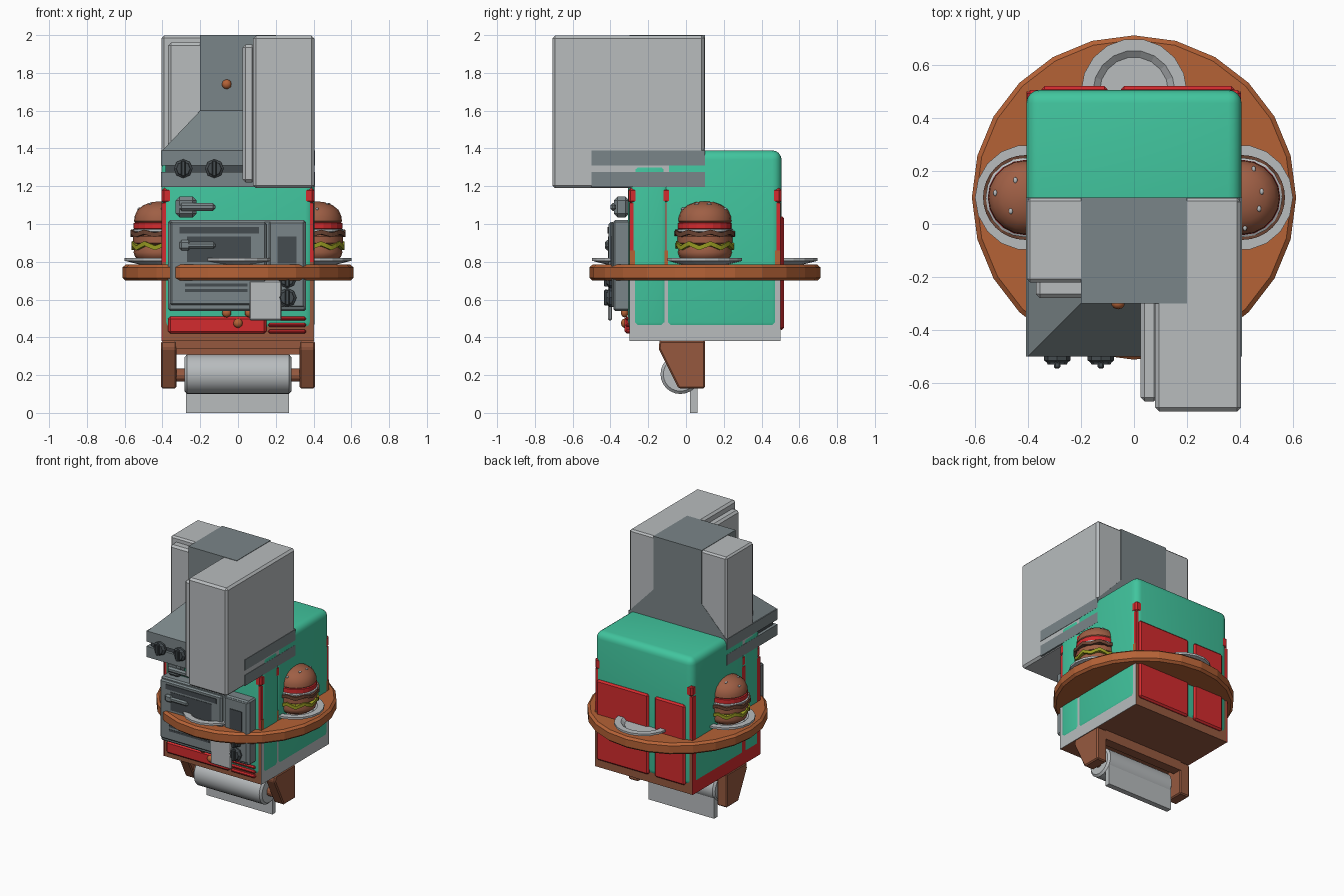
import bpy, bmesh, math
from mathutils import Matrix, Vector

if "Cube" in bpy.data.objects:
    bpy.data.objects.remove(bpy.data.objects["Cube"])


def material(name, hexcode):
    lin = []
    for i in (0, 2, 4):
        c = int(hexcode[i:i + 2], 16) / 255
        lin.append(c / 12.92 if c <= 0.04045 else ((c + 0.055) / 1.055) ** 2.4)
    m = bpy.data.materials.new(name)
    m.diffuse_color = (*lin, 1)
    m.use_nodes = True
    m.node_tree.nodes["Principled BSDF"].inputs["Base Color"].default_value = m.diffuse_color
    return m


ORANGE = material("orange wood", "B56236")
BROWN = material("brown wood", "96593F")
BUN = material("bun brown", "9F5F45")
PATTY = material("dark patty", "6B4433")
LIGHT = material("light grey", "B8BCBE")
GREY = material("steel grey", "7A8588")
DARK = material("dark grey", "454C50")
RED = material("red", "D42B2E")
GREEN = material("mint green", "41C59E")
LETTUCE = material("lettuce green", "979A22")


def finish(bm, name, mat, smooth=False):
    bmesh.ops.recalc_face_normals(bm, faces=bm.faces)
    me = bpy.data.meshes.new(name)
    bm.to_mesh(me)
    bm.free()
    me.materials.append(mat)
    ob = bpy.data.objects.new(name, me)
    bpy.context.collection.objects.link(ob)
    if smooth:
        bpy.ops.object.select_all(action='DESELECT')
        ob.select_set(True)
        bpy.context.view_layer.objects.active = ob
        bpy.ops.object.shade_smooth_by_angle(angle=math.radians(40))
    return ob


def box(name, x, y, z, mat, bevel=0, seg=1):
    bm = bmesh.new()
    bmesh.ops.create_cube(bm, size=1)
    for v in bm.verts:
        v.co = [lo + (c + 0.5) * (hi - lo) for c, (lo, hi) in zip(v.co, (x, y, z))]
    if bevel:
        bmesh.ops.bevel(bm, geom=bm.edges[:], offset=bevel, segments=seg,
                        profile=0.5, affect='EDGES')
    return finish(bm, name, mat, seg > 1)


def lathe(name, profile, centre, mat, n=16, axis='Z', smooth=False):
    """Revolve (radius, height) points; axis is where the height points."""
    bm = bmesh.new()
    rings = [[bm.verts.new((r * math.cos(k * math.tau / n), r * math.sin(k * math.tau / n), h))
              for k in range(n)] for r, h in profile]
    for a, b in zip(rings, rings[1:]):
        for k in range(n):
            bm.faces.new((a[k], a[(k + 1) % n], b[(k + 1) % n], b[k]))
    bm.faces.new(rings[0])
    bm.faces.new(rings[-1])
    turn = {'Z': Matrix(), 'X': Matrix.Rotation(math.pi / 2, 4, 'Y'),
            '-Y': Matrix.Rotation(math.pi / 2, 4, 'X')}[axis]
    bmesh.ops.transform(bm, matrix=Matrix.Translation(centre) @ turn, verts=bm.verts)
    return finish(bm, name, mat, smooth)


def prism(name, outline, x, mat, bevel=0):
    """Extrude a (y, z) outline along x."""
    bm = bmesh.new()
    f = bm.faces.new([bm.verts.new((x[0], *p)) for p in outline])
    new = bmesh.ops.extrude_face_region(bm, geom=[f])['geom']
    bmesh.ops.translate(bm, vec=(x[1] - x[0], 0, 0),
                        verts=[g for g in new if isinstance(g, bmesh.types.BMVert)])
    if bevel:
        bmesh.ops.bevel(bm, geom=bm.edges[:], offset=bevel, segments=1, affect='EDGES')
    return finish(bm, name, mat)


def ball(name, centre, scale, mat):
    bm = bmesh.new()
    bmesh.ops.create_icosphere(bm, subdivisions=2, radius=1)
    bmesh.ops.scale(bm, vec=scale, verts=bm.verts)
    bmesh.ops.translate(bm, vec=centre, verts=bm.verts)
    finish(bm, name, mat, True)


# Counter carcass, side panels and worktop
box("cabinet_lower", (-.4, .4), (-.299, .499), (.38, .80), BROWN)
box("cabinet_upper", (-.4, .4), (-.299, .499), (.80, 1.11), RED)
box("right_side_panel", (.4, .403), (-.3, .5), (.38, .78), LIGHT)
box("right_side_band", (.4, .403), (-.3, .5), (.78, .86), ORANGE)
box("left_side_panel", (-.405, -.4), (-.3, .5), (.38, 1.11), RED)
box("worktop", (-.404, .404), (-.305, .505), (1.11, 1.19), RED, .012)
box("back_door_wide", (-.05, .38), (.49, .52), (.44, 1.04), RED, .012)
box("back_door_narrow", (-.35, -.10), (.49, .52), (.44, 1.04), RED, .012)
box("front_drawer", (-.37, .15), (-.325, -.29), (.42, .51), RED, .012)
for i in range(3):
    box("vent_slat", (.16, .36), (-.32, -.29), (.42 + .034 * i, .442 + .034 * i), RED, .008)
for x, z in ((-.06, .53), (.06, .53), (0, .475)):
    ball("drawer_knob", (x, -.325, z), (.025, .02, .025), ORANGE)

# Refrigerator
box("fridge_body", (-.406, .406), (-.13, .506), (.43, 1.39), GREEN, .05, 4)
box("fridge_door", (-.406, .406), (-.306, -.08), (.43, 1.34), GREEN, .05, 4)


def lever(name, z, y):
    box(name, (-.31, -.12), (y - .03, y), (z - .02, z + .02), GREY, .012)
    box(name + "_mount", (-.33, -.22), (y - .012, y + .07), (z - .055, z + .055), GREY, .02)


lever("fridge_handle", 1.09, -.37)

# Oven / microwave on the front
box("oven_body", (-.37, .36), (-.385, -.25), (.54, 1.02), GREY, .01)
box("oven_door", (-.36, .15), (-.41, -.38), (.57, 1.01), GREY, .01)
box("oven_panel", (.165, .35), (-.395, -.38), (.56, 1.01), GREY, .006)
box("oven_vent", (-.31, .11), (-.415, -.40), (.95, .985), DARK)
box("oven_window", (-.27, .07), (-.413, -.40), (.80, .935), DARK)
box("oven_display", (.21, .31), (-.40, -.39), (.79, .935), DARK)
for z in (.64, .67):
    box("oven_slot", (-.28, .05), (-.413, -.40), (z, z + .015), DARK)
box("oven_handle", (-.3, -.12), (-.43, -.41), (.87, .905), GREY, .01)
box("oven_handle_end", (-.31, -.25), (-.43, -.40), (.86, .915), GREY, .012)
box("hanging_towel", (.06, .23), (-.412, -.392), (.49, .70), LIGHT, .006)


def dial(x, y, z):
    lathe("dial", [(.05, 0), (.05, .015), (.04, .022), (.036, .03)], (x, y, z), DARK, 8, '-Y')
    box("dial_grip", (x - .012, x + .012), (y - .045, y - .02), (z - .042, z + .042), DARK, .005)


dial(.26, -.39, .61)
dial(.26, -.39, .71)

# Round table top
lathe("table_top", [(.595, .70), (.612, .715), (.612, .77), (.595, .785)],
      (0, .1, 0), ORANGE, 24)

# Plates around the table
for x, y in ((-.4, .1), (.4, .1), (0, .5), (0, -.3)):
    lathe("plate", [(.12, .785), (.20, .805), (.20, .82), (.155, .82), (.13, .80), (.02, .80)],
          (x, y, 0), LIGHT, 18)


# Burgers on the left and right plates
def frill(name, r, z, wave, mat, x):
    bm = bmesh.new()
    n = 32
    rings = []
    for rr, dz in ((.02, -.012), (r, -.012), (r, .012), (.02, .012)):
        rings.append([bm.verts.new((x + rr * math.cos(k * math.tau / n), .1 + rr * math.sin(k * math.tau / n),
                                    z + dz + wave * math.sin(k * math.tau / 4) * (rr > .1)))
                      for k in range(n)])
    for i in range(4):
        a, b = rings[i], rings[(i + 1) % 4]
        for k in range(n):
            bm.faces.new((a[k], a[(k + 1) % n], b[(k + 1) % n], b[k]))
    finish(bm, name, mat)


for x in (-.41, .41):
    lathe("bottom_bun", [(.10, .80), (.135, .825), (.143, .85), (.135, .88)], (x, .1, 0), BUN, 20, smooth=True)
    frill("lettuce", .155, .885, .012, LETTUCE, x)
    lathe("burger_filling", [(.13, .89), (.145, .90), (.145, .935), (.13, .945)], (x, .1, 0), BUN, 20, smooth=True)
    frill("patty", .16, .95, .008, PATTY, x)
    lathe("onion", [(.14, .955), (.15, .96), (.15, .97), (.14, .975)], (x, .1, 0), LIGHT, 20)
    lathe("tomato", [(.13, .97), (.142, .975), (.142, 1.005), (.13, 1.01)], (x, .1, 0), RED, 20)
    lathe("top_bun", [(.125, 1.0), (.14, 1.015), (.138, 1.04), (.122, 1.075), (.09, 1.10), (.05, 1.115), (.01, 1.12)],
          (x, .1, 0), BUN, 20, smooth=True)
    for k in range(7):
        a = k * math.tau / 7 + .3
        r, z = ((.075, 1.105), (.115, 1.08))[k % 2]
        ball("seed", (x + r * math.cos(a), .1 + r * math.sin(a), z), (.008, .012, .007), LIGHT)

# Corner wall cabinet with two doors
box("wall_cabinet_back", (-.404, .40), (-.22, .098), (1.19, 1.997), LIGHT, .012)
box("wall_cabinet_wing", (.08, .404), (-.708, .098), (1.19, 1.997), LIGHT, .015)
box("wall_cabinet_back_door", (-.37, .02), (-.28, -.2), (1.23, 1.96), LIGHT, .015)
box("wall_cabinet_wing_door", (.025, .09), (-.67, -.28), (1.22, 1.95), LIGHT, .015)

# Extractor hood: two trays, sloped canopy, chimney
box("hood_lower_tray", (-.407, .407), (-.5, .1), (1.195, 1.275), GREY)
box("hood_gap", (-.385, .39), (-.48, .09), (1.27, 1.32), DARK)
box("hood_upper_tray", (-.407, .407), (-.5, .1), (1.31, 1.39), GREY)
bm = bmesh.new()
levels = [[bm.verts.new((sx, sy, z)) for sx, sy in ((-w, f), (w, f), (w, .1), (-w, .1))]
          for w, f, z in ((.4, -.5, 1.39), (.2, -.3, 1.6), (.2, -.3, 2.0))]
for a, b in zip(levels, levels[1:]):
    for k in range(4):
        bm.faces.new((a[k], a[(k + 1) % 4], b[(k + 1) % 4], b[k]))
bm.faces.new(levels[0])
bm.faces.new(levels[2])
finish(bm, "hood_chimney", GREY)
for x in (-.29, -.125):
    dial(x, -.50, 1.293)
ball("hood_knob", (-.06, -.30, 1.74), (.026, .022, .026), ORANGE)

# Paper roll holder under the cabinet
for s in (-1, 1):
    prism("roll_arm", [(-.14, .38), (.10, .38), (.10, .13), (-.04, .13), (-.145, .34)],
          sorted((s * .325, s * .407)), BROWN, .008)
box("roll_back_board", (-.33, .33), (.03, .10), (.31, .381), BROWN)
box("roll_top_board", (-.33, .33), (-.14, .10), (.34, .381), BROWN)
lathe("roll_rod", [(.035, -.33), (.035, .33)], (0, -.03, .20), BROWN, 12, 'X')
lathe("paper_roll", [(.09, -.283), (.105, -.27), (.105, .27), (.09, .283)], (0, -.03, .205), LIGHT, 24, 'X', True)
box("paper_sheet", (-.275, .27), (.02, .06), (0, .21), LIGHT)
